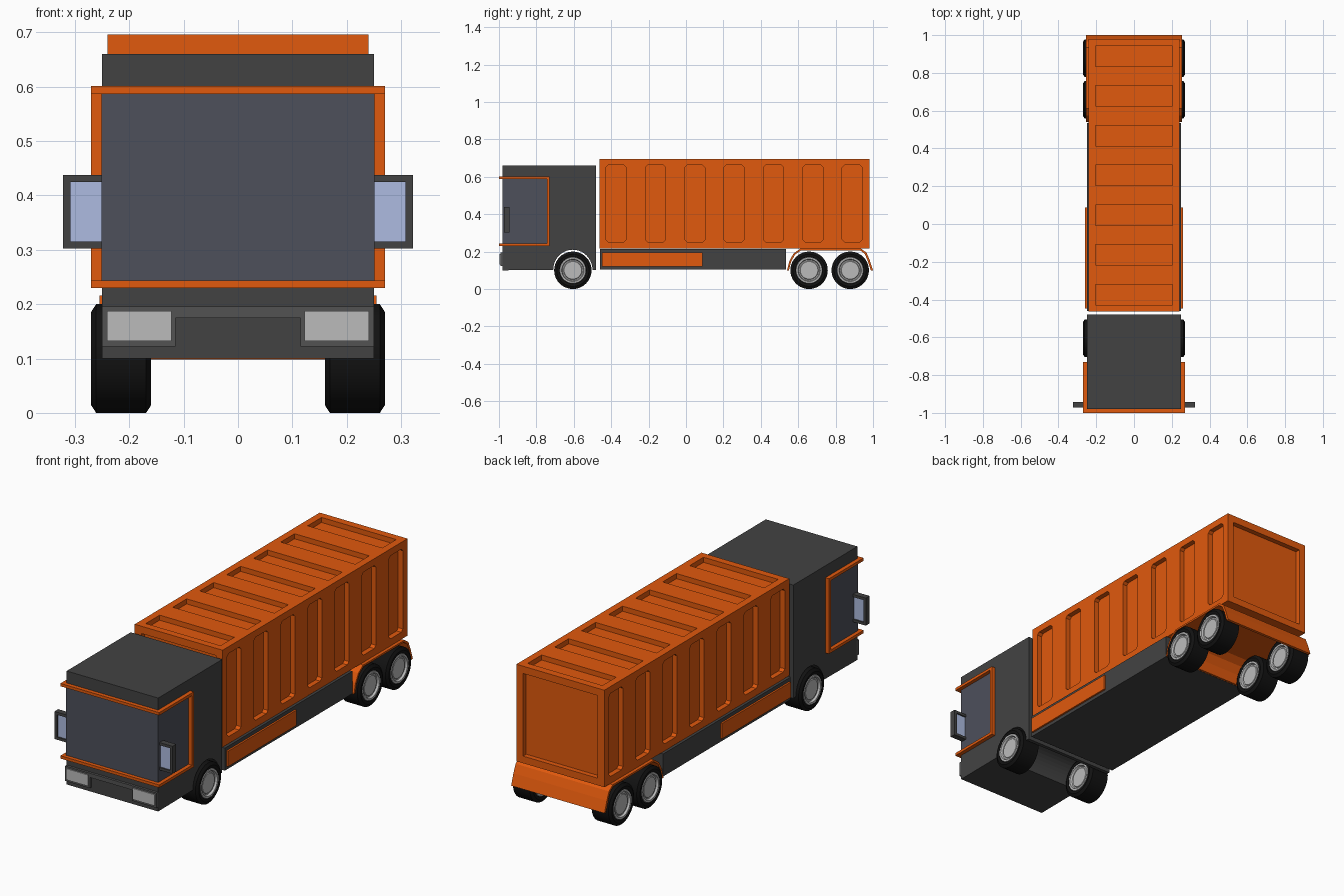
import bpy, bmesh, math
from mathutils import Vector

if "Cube" in bpy.data.objects:
    bpy.data.objects.remove(bpy.data.objects["Cube"])


def material(name, rgb):
    m = bpy.data.materials.new(name)
    m.diffuse_color = (*rgb, 1)
    m.use_nodes = True
    m.node_tree.nodes["Principled BSDF"].inputs["Base Color"].default_value = m.diffuse_color
    return m


ORANGE = material("orange_paint", (0.75, 0.1, 0.004))
DARK = material("dark_body", (0.055, 0.055, 0.055))
TRIM = material("bumper_grey", (0.085, 0.085, 0.085))
GLASS = material("tinted_glass", (0.075, 0.08, 0.105))
MIRROR = material("mirror_glass", (0.42, 0.5, 0.75))
LAMP = material("light_grey", (0.5, 0.5, 0.5))
RUBBER = material("rubber", (0.006, 0.006, 0.006))


def finish(name, bm, mat=None):
    bmesh.ops.recalc_face_normals(bm, faces=bm.faces)
    me = bpy.data.meshes.new(name)
    bm.to_mesh(me)
    bm.free()
    ob = bpy.data.objects.new(name, me)
    bpy.context.collection.objects.link(ob)
    if mat:
        me.materials.append(mat)
    return ob


def add_prism(bm, pts, axis, a, b):
    """Extrude a 2D outline along x (pts = y,z) or y (pts = x,z) from a to b."""
    put = (lambda p: (a, p[0], p[1])) if axis == 'x' else (lambda p: (p[0], a, p[1]))
    face = bm.faces.new([bm.verts.new(put(p)) for p in pts])
    new = bmesh.ops.extrude_face_region(bm, geom=[face])['geom']
    vec = Vector((b - a, 0, 0)) if axis == 'x' else Vector((0, b - a, 0))
    bmesh.ops.translate(bm, vec=vec, verts=[v for v in new if isinstance(v, bmesh.types.BMVert)])


def add_box(bm, x0, x1, y0, y1, z0, z1):
    add_prism(bm, [(y0, z0), (y1, z0), (y1, z1), (y0, z1)], 'x', x0, x1)


def boxes(name, mat, *dims):
    bm = bmesh.new()
    for d in dims:
        add_box(bm, *d)
    return finish(name, bm, mat)


def prism(name, mat, pts, axis, a, b):
    bm = bmesh.new()
    add_prism(bm, pts, axis, a, b)
    return finish(name, bm, mat)


def lathe(name, mat, profile, centre, sides=40):
    """Revolve (x, radius) points around the x axis."""
    bm = bmesh.new()
    vs = [bm.verts.new((x, 0, r)) for x, r in profile]
    edges = [bm.edges.new(p) for p in zip(vs, vs[1:])]
    bmesh.ops.spin(bm, geom=vs + edges, cent=(0, 0, 0), axis=(1, 0, 0),
                   angle=math.tau, steps=sides, use_duplicate=False)
    bmesh.ops.remove_doubles(bm, verts=bm.verts, dist=1e-5)
    ob = finish(name, bm, mat)
    ob.location = centre
    bpy.ops.object.select_all(action='DESELECT')
    ob.select_set(True)
    bpy.context.view_layer.objects.active = ob
    bpy.ops.object.shade_smooth_by_angle(angle=math.radians(25))
    return ob


# Cab: side profile with a wheel arch, extruded across the truck
FRONT_AXLE = -0.605
arch = [(FRONT_AXLE + 0.105 * math.cos(t), 0.102 + 0.108 * math.sin(t))
        for t in [math.pi * (1 - i / 20) for i in range(21)]]
prism("cab_body", DARK, [(-0.98, 0.1)] + arch + [(-0.48, 0.1), (-0.48, 0.66), (-0.98, 0.66)],
      'x', -0.25, 0.25)
boxes("cab_glass", GLASS, (-0.2512, 0.2512, -0.9812, -0.74, 0.24, 0.59))

# Orange trim wrapping around the windows
trim = []
for z in (0.23, 0.587):
    trim.append((-0.27, 0.27, -1.0, -0.98, z, z + 0.014))
    for s in (-1, 1):
        trim.append((*sorted((s * 0.25, s * 0.27)), -0.98, -0.73, z, z + 0.014))
for s in (-1, 1):
    trim.append((*sorted((s * 0.25, s * 0.27)), -0.744, -0.73, 0.244, 0.587))
boxes("window_trim", ORANGE, *trim)

# Bumper housing and headlights
prism("headlight_housing", TRIM,
      [(-0.25, 0.122), (-0.115, 0.122), (-0.115, 0.175), (0.115, 0.175),
       (0.115, 0.122), (0.25, 0.122), (0.25, 0.196), (-0.25, 0.196)], 'y', -0.992, -0.975)
boxes("headlights", LAMP, *[(*sorted((s * 0.122, s * 0.241)), -0.997, -0.985, 0.132, 0.187)
                            for s in (-1, 1)])

# Side mirrors: frame with a thin pane
for s, side in ((-1, "left"), (1, "right")):
    def span(a, b):
        return sorted((s * a, s * b))
    boxes(side + "_mirror_frame", DARK,
          (*span(0.308, 0.322), -0.972, -0.943, 0.302, 0.438),
          (*span(0.25, 0.308), -0.972, -0.943, 0.302, 0.315),
          (*span(0.25, 0.308), -0.972, -0.943, 0.425, 0.438))
    boxes(side + "_mirror_glass", MIRROR, (*span(0.25, 0.308), -0.965, -0.95, 0.315, 0.425))

# Chassis with orange side panels
boxes("chassis", DARK, (-0.25, 0.25, -0.46, 0.535, 0.103, 0.214))
boxes("side_panels", ORANGE, *[(*sorted((s * 0.24, s * 0.259)), -0.448, 0.088, 0.12, 0.196)
                               for s in (-1, 1)])

# Cargo container with recessed panels on every side
X, Y0, Y1, Z0, Z1, D = 0.24, -0.463, 0.98, 0.217, 0.696, 0.025
container = boxes("container", ORANGE, (-X, X, Y0, Y1, Z0, Z1))
bm = bmesh.new()
za, zb, c = 0.252, 0.662, 0.012
for i in range(7):
    y = -0.374 + 0.2105 * i
    a, b = y - 0.054, y + 0.054
    outline = [(a + c, za), (b - c, za), (b, za + c), (b, zb - c),
               (b - c, zb), (a + c, zb), (a, zb - c), (a, za + c)]
    for s in (-1, 1):
        add_prism(bm, outline, 'x', s * (X - D), s * (X + 0.05))
    add_box(bm, -0.204, 0.204, a, b, Z1 - D, Z1 + 0.05)
for y, s in ((Y0, -1), (Y1, 1)):
    add_box(bm, -0.204, 0.204, *sorted((y - s * D, y + s * 0.05)), za, 0.66)
cutter = finish("panel_cutter", bm)
cutter.hide_render = True
mod = container.modifiers.new("panels", 'BOOLEAN')
mod.operation = 'DIFFERENCE'
mod.solver = 'EXACT'
mod.use_self = True
mod.object = cutter
bpy.context.view_layer.objects.active = container
bpy.ops.object.modifier_apply(modifier="panels")
bpy.data.objects.remove(cutter)

# Rear mudguard: thin bent sheet over both rear axles
outer = [(0.54, 0.1), (0.553, 0.15), (0.575, 0.19), (0.612, 0.216), (0.935, 0.216),
         (0.965, 0.195), (0.982, 0.155), (1.0, 0.1)]
inner = [(0.989, 0.098), (0.972, 0.15), (0.956, 0.188), (0.93, 0.207), (0.616, 0.207),
         (0.583, 0.184), (0.562, 0.146), (0.55, 0.1)]
prism("rear_mudguard", ORANGE, outer + inner, 'x', -0.255, 0.255)

# Wheels: tyre and dished rim
tyre = [(-0.048, 0.07), (-0.053, 0.072), (-0.055, 0.086), (-0.046, 0.1), (0, 0.1),
        (0.046, 0.1), (0.055, 0.086), (0.053, 0.072), (0.048, 0.07)]
half = [(0.046, 0.072), (0.054, 0.069), (0.054, 0.06), (0.044, 0.056), (0.044, 0.05),
        (0.048, 0.047), (0.048, 0)]
rim = [(-x, r) for x, r in reversed(half)] + half
# keep the two hub faces separate so no edge runs along the axis
for y, axle in ((FRONT_AXLE, "front"), (0.658, "rear_first"), (0.878, "rear_second")):
    for s, side in ((-1, "left"), (1, "right")):
        at = (s * 0.215, y, 0.1)
        lathe(f"{axle}_{side}_tyre", RUBBER, tyre, at)
        lathe(f"{axle}_{side}_rim_outer", LAMP, half, at)
        lathe(f"{axle}_{side}_rim_inner", LAMP, [(-x, r) for x, r in half], at)
